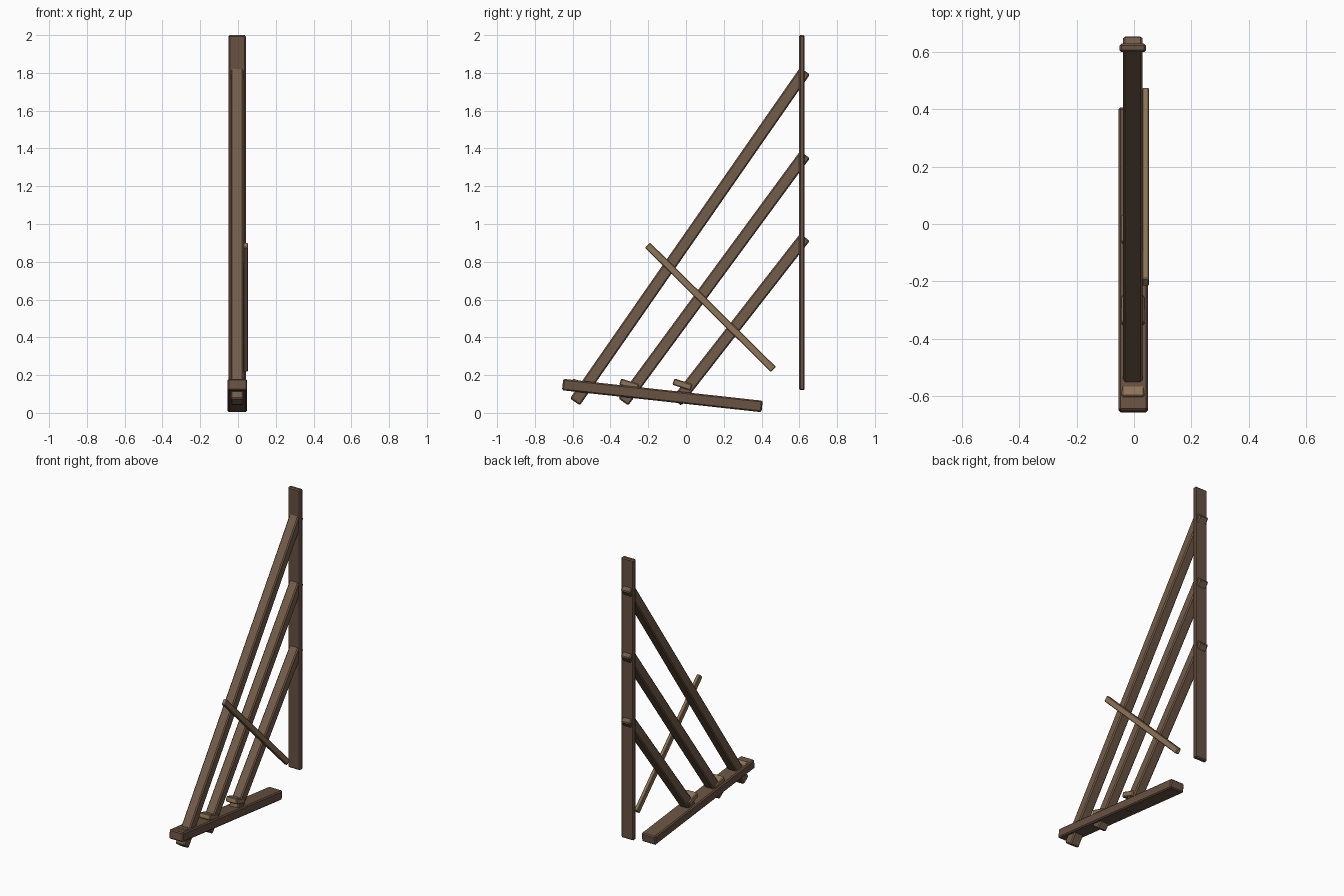
import bpy, math
from mathutils import Vector

if "Cube" in bpy.data.objects:
    bpy.data.objects.remove(bpy.data.objects["Cube"])


def material(name, rgb):
    m = bpy.data.materials.new(name)
    m.diffuse_color = (*rgb, 1)
    m.use_nodes = True
    m.node_tree.nodes["Principled BSDF"].inputs["Base Color"].default_value = m.diffuse_color
    return m


timber = material("timber", (0.17, 0.107, 0.066))
plate_wood = material("plate_wood", (0.14, 0.085, 0.055))
pale_wood = material("pale_wood", (0.27, 0.175, 0.095))


def beam(name, start, end, width, depth, x, mat, bevel=0.007):
    """Chamfered timber running between two (y, z) points."""
    a, b = Vector((x, *start)), Vector((x, *end))
    d = b - a
    bpy.ops.mesh.primitive_cube_add(size=1, location=(a + b) / 2)
    ob = bpy.context.object
    ob.name = name
    ob.scale = (width, d.length, depth)
    bpy.ops.object.transform_apply(location=False, rotation=False, scale=True)
    ob.rotation_euler.x = math.atan2(d.z, d.y)
    mod = ob.modifiers.new("chamfer", 'BEVEL')
    mod.width = bevel
    mod.segments = 1
    ob.data.materials.append(mat)
    return ob


# Upright wall plate and tilted sole plate
beam("wall_plate", (0.613, 0.12), (0.613, 2.0), 0.092, 0.03, -0.004, plate_wood)
beam("sole_plate", (-0.653, 0.15), (0.403, 0.034), 0.103, 0.061, -0.003, plate_wood)

# Raking shores, each with a wedge at its foot
rakers = [((-0.588, 0.058), (0.63, 1.81)),
          ((-0.332, 0.058), (0.63, 1.367)),
          ((-0.05, 0.058), (0.63, 0.93))]
tilt = math.radians(-18)
for i, (foot, head) in enumerate(rakers, 1):
    beam(f"raker_{i}", foot, head, 0.067, 0.064, -0.004, timber)
    cy, cz = foot[0] + 0.031, 0.15
    dy, dz = 0.05 * math.cos(tilt), 0.05 * math.sin(tilt)
    beam(f"foot_wedge_{i}", (cy - dy, cz - dz), (cy + dy, cz + dz),
         0.08, 0.035, -0.004, pale_wood, 0.005)

# Diagonal brace nailed across the rakers
beam("cross_brace", (-0.204, 0.888), (0.463, 0.23), 0.025, 0.038, 0.0405, pale_wood, 0.004)
